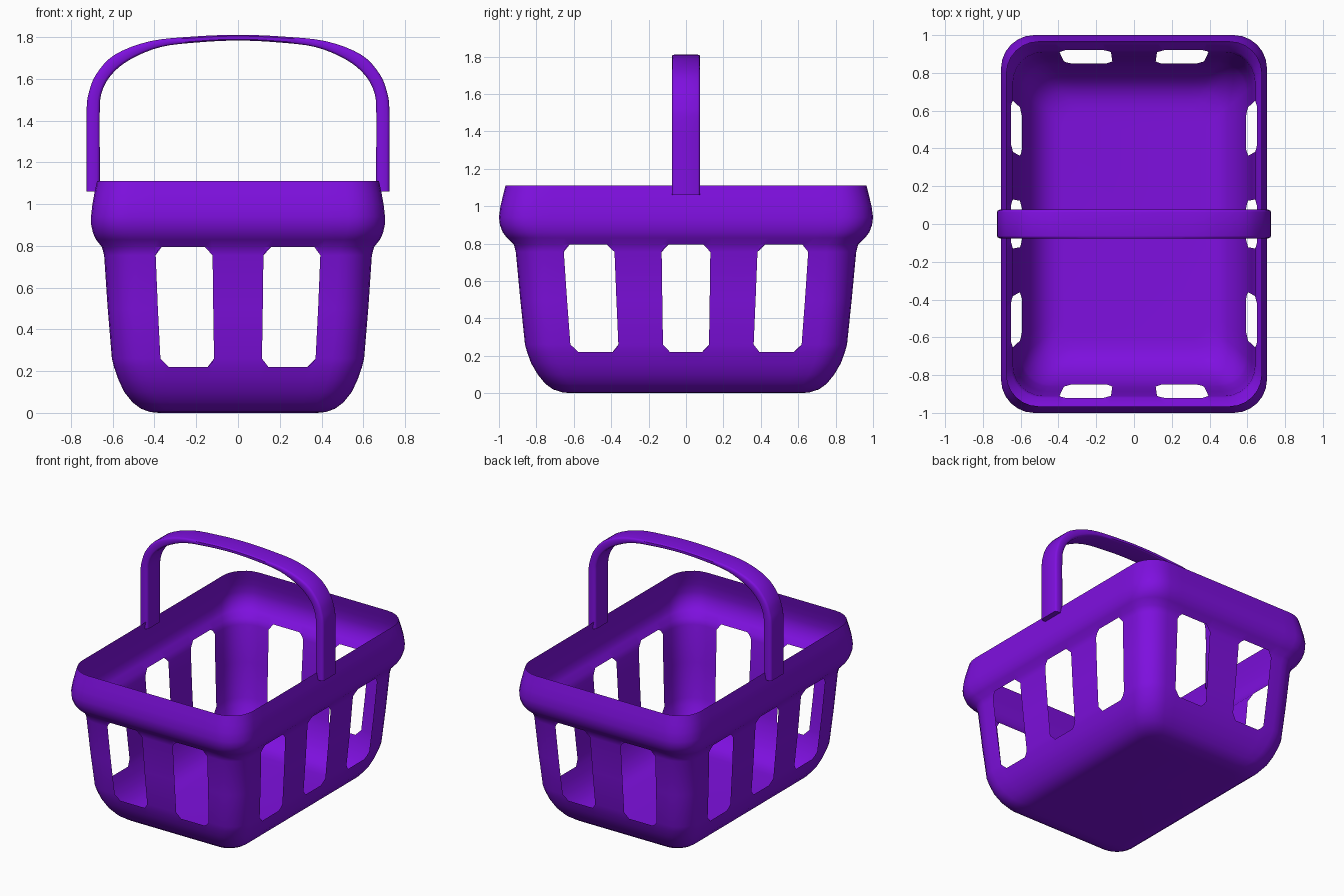
import bpy, bmesh, math
from mathutils import Vector

if "Cube" in bpy.data.objects:
    bpy.data.objects.remove(bpy.data.objects["Cube"])

violet = bpy.data.materials.new("violet_plastic")
violet.diffuse_color = (0.21, 0.005, 0.74, 1)
violet.use_nodes = True
violet.node_tree.nodes["Principled BSDF"].inputs["Base Color"].default_value = violet.diffuse_color


def finish(bm, name, angle):
    bmesh.ops.recalc_face_normals(bm, faces=bm.faces[:])
    me = bpy.data.meshes.new(name)
    bm.to_mesh(me)
    bm.free()
    me.materials.append(violet)
    ob = bpy.data.objects.new(name, me)
    bpy.context.collection.objects.link(ob)
    bpy.ops.object.select_all(action='DESELECT')
    ob.select_set(True)
    bpy.context.view_layer.objects.active = ob
    bpy.ops.object.shade_smooth_by_angle(angle=math.radians(angle))
    return ob


# Basket wall profile: height, half width, half depth
PROFILE = [(0, .38, .61), (.004, .42, .66), (.02, .465, .71), (.05, .505, .752),
           (.10, .545, .793), (.16, .573, .828), (.22, .594, .85), (.26, .604, .861),
           (.5, .624, .886), (.755, .641, .91), (.795, .652, .92), (.83, .680, .957),
           (.86, .694, .98), (.90, .703, .995), (.94, .704, 1.0), (1.0, .697, .992),
           (1.05, .688, .980), (1.11, .675, .965)]
ROW_TAG = {6: 'B', 7: 'M', 8: 'M', 9: 'T'}      # rows occupied by the slots
SHORT = [(-.615, -.19), (.19, .615)]            # slots as fractions of the half size
LONG = [(-.718, -.42), (-.143, .143), (.42, .718)]
ARC = 6


def side_columns(holes, r):
    cols = [(None, None)]                       # None = start of the straight part
    for a, b in holes:
        cols += [(a, 'L'), (a + r, 'M'), (b - r, 'R'), (b, None)]
    return cols


SIDES = [side_columns(SHORT, .055), side_columns(LONG, .042)] * 2
col_tag = []
for cols in SIDES:
    col_tag += [t for _, t in cols] + [None] * ARC


def ring(z, w, d):
    pts = []
    rad = .25 * w
    for k, cols in enumerate(SIDES):
        half, out = (w, d) if k % 2 == 0 else (d, w)
        local = [((-half + rad) if u is None else u * half, -out) for u, _ in cols]
        for i in range(ARC):
            a = math.pi / 2 * i / ARC
            local.append((half - rad + rad * math.sin(a), -out + rad - rad * math.cos(a)))
        c, s = [(1, 0), (0, 1), (-1, 0), (0, -1)][k]
        pts += [Vector((x * c - y * s, x * s + y * c, z)) for x, y in local]
    return pts


bm = bmesh.new()
rows = [[bm.verts.new(p) for p in ring(*p)] for p in PROFILE]
n = len(col_tag)
bm.faces.new(rows[0][::-1])                     # floor
for j in range(len(rows) - 1):
    for i in range(n):
        k = (i + 1) % n
        ct, rt = col_tag[i], ROW_TAG.get(j)
        if not (ct and rt):
            bm.faces.new((rows[j][i], rows[j][k], rows[j + 1][k], rows[j + 1][i]))
        elif ct != 'M' and rt != 'M':
            # rounded slot corner: fill between the cell corner and an arc
            i0, i1 = (i, k) if ct == 'L' else (k, i)
            j0, j1 = (j, j + 1) if rt == 'B' else (j + 1, j)
            o, e, f, g = rows[j0][i0], rows[j0][i1], rows[j1][i0], rows[j1][i1]
            arc = []
            for m in range(1, 5):
                a = math.pi / 2 * m / 5
                s, t = 1 - math.sin(a), 1 - math.cos(a)
                s, t = 1 - math.sin(math.pi / 2 - a), 1 - math.sin(a)
                arc.append(bm.verts.new(o.co * (1 - s) * (1 - t) + e.co * s * (1 - t)
                                        + f.co * (1 - s) * t + g.co * s * t))
            face = [o, e] + arc + [f]
            if (ct == 'L') != (rt == 'B'):
                face.reverse()
            bm.faces.new(face)
bmesh.ops.delete(bm, geom=[v for v in bm.verts if not v.link_faces], context='VERTS')
finish(bm, "basket", 40)

# Handle: outer and inner points (x, z) of the right half, foot to top
HALF = [((.725, 1.06), (.662, 1.06)), ((.725, 1.27), (.662, 1.27)),
        ((.725, 1.45), (.662, 1.44)), ((.715, 1.53), (.654, 1.53)),
        ((.68, 1.62), (.61, 1.615)), ((.59, 1.715), (.52, 1.69)),
        ((.42, 1.78), (.37, 1.752)), ((.2, 1.803), (.18, 1.775)),
        ((0, 1.81), (0, 1.783))]
path = [Vector((*o, *i)) for o, i in HALF]
path += [Vector((-p[0], p[1], -p[2], p[3])) for p in path[-2::-1]]


def smooth(pts, steps):
    out = []
    for i in range(len(pts) - 1):
        p0, p1, p2, p3 = pts[max(i - 1, 0)], pts[i], pts[i + 1], pts[min(i + 2, len(pts) - 1)]
        for s in range(steps):
            t = s / steps
            out.append(.5 * (2 * p1 + (p2 - p0) * t + (2 * p0 - 5 * p1 + 4 * p2 - p3) * t * t
                             + (3 * p1 - p0 - 3 * p2 + p3) * t ** 3))
    return out + [pts[-1]]


# cross-section: share of the way from outer to inner, y
SECTION = [(0, -.062), (0, .062), (.06, .071), (.22, .076), (.78, .076), (.94, .071),
           (1, .062), (1, -.062), (.94, -.071), (.78, -.076), (.22, -.076), (.06, -.071)]
bm = bmesh.new()
loops = []
for p in smooth(path, 4):
    o, i = Vector((p[0], 0, p[1])), Vector((p[2], 0, p[3]))
    loops.append([bm.verts.new(o.lerp(i, f) + Vector((0, y, 0))) for f, y in SECTION])
m = len(SECTION)
for a, b in zip(loops, loops[1:]):
    for q in range(m):
        bm.faces.new((a[q], a[(q + 1) % m], b[(q + 1) % m], b[q]))
bm.faces.new(loops[0])
bm.faces.new(loops[-1][::-1])
finish(bm, "handle", 45)
